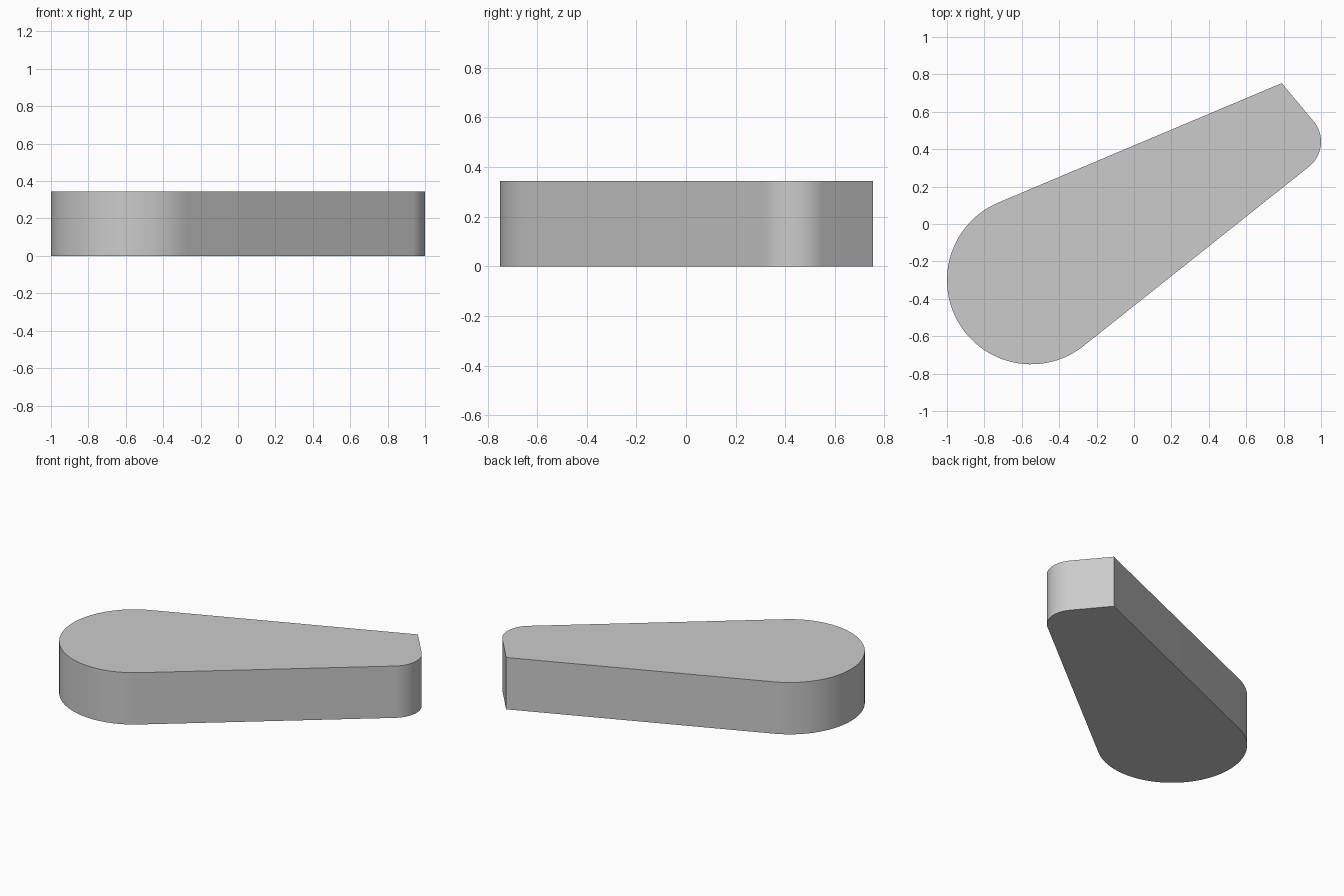
import bpy
import bmesh
from math import radians, sin, cos
from mathutils import Vector

cube = bpy.data.objects.get("Cube")
if cube:
    bpy.data.objects.remove(cube, do_unlink=True)

HEIGHT = 0.343


def arc(cx, cy, radius, start, end, steps):
    """Points along an arc, angles in degrees."""
    angles = [radians(start + (end - start) * i / steps) for i in range(steps + 1)]
    return [Vector((cx + radius * cos(a), cy + radius * sin(a), 0)) for a in angles]


# Plain grey material
grey = bpy.data.materials.new("plain grey")
grey.use_nodes = True
colour = (0.6, 0.6, 0.6, 1)
grey.diffuse_color = colour
grey.node_tree.nodes["Principled BSDF"].inputs["Base Color"].default_value = colour

# Outline: wide round end, narrow rounded corner, one sharp corner
outline = arc(-0.55, -0.30, 0.45, 112.9, 308.6, 64)
outline += arc(0.83, 0.44, 0.17, -51.4, 39.7, 32)
outline.append(Vector((0.79, 0.753, 0)))

# Extrude the outline into a solid plate
bm = bmesh.new()
base = bm.faces.new([bm.verts.new(p) for p in outline])
result = bmesh.ops.extrude_face_region(bm, geom=[base], use_keep_orig=True)
top_verts = [g for g in result["geom"] if isinstance(g, bmesh.types.BMVert)]
bmesh.ops.translate(bm, verts=top_verts, vec=(0, 0, HEIGHT))
bmesh.ops.recalc_face_normals(bm, faces=bm.faces)
mesh = bpy.data.meshes.new("tapered_plate")
bm.to_mesh(mesh)
bm.free()
mesh.materials.append(grey)

plate = bpy.data.objects.new("tapered_plate", mesh)
bpy.context.collection.objects.link(plate)
bpy.ops.object.select_all(action="DESELECT")
plate.select_set(True)
bpy.context.view_layer.objects.active = plate
bpy.ops.object.shade_smooth_by_angle(angle=radians(30))
